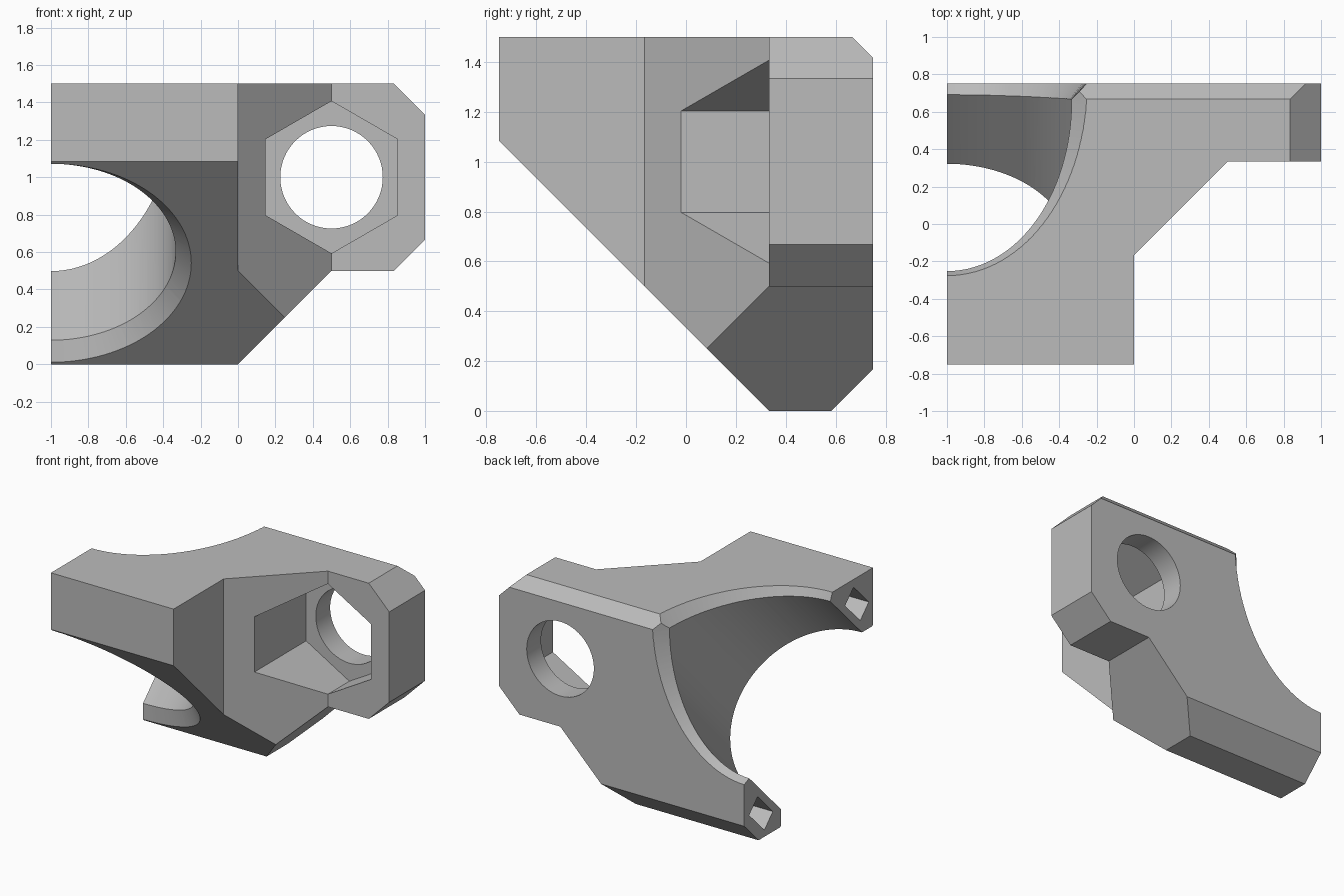
import bpy, bmesh
from math import sin, cos, pi, sqrt, radians

default = bpy.data.objects.get("Cube")
if default:
    bpy.data.objects.remove(default, do_unlink=True)

R = 0.667        # radius of the diagonal bore
CH = 0.083       # chamfer size
SEG = 128
T_FACE = 0.2357  # slanted face, measured along the bore axis
T_END = 1.591    # top back corner, measured along the bore axis

grey = bpy.data.materials.new("light grey")
grey.use_nodes = True
grey.diffuse_color = (0.5, 0.5, 0.5, 1)
grey.node_tree.nodes["Principled BSDF"].inputs["Base Color"].default_value = (0.5, 0.5, 0.5, 1)


def loft(name, rings):
    """Closed solid through a list of point rings."""
    bm = bmesh.new()
    loops = [[bm.verts.new(p) for p in ring] for ring in rings]
    n = len(loops[0])
    for a, b in zip(loops, loops[1:]):
        for i in range(n):
            j = (i + 1) % n
            bm.faces.new((a[i], a[j], b[j], b[i]))
    caps = [bm.faces.new(loops[0]), bm.faces.new(loops[-1])]
    if n > 20:
        bmesh.ops.triangulate(bm, faces=caps)
    bmesh.ops.recalc_face_normals(bm, faces=bm.faces)
    mesh = bpy.data.meshes.new(name)
    bm.to_mesh(mesh)
    bm.free()
    mesh.materials.append(grey)
    obj = bpy.data.objects.new(name, mesh)
    bpy.context.collection.objects.link(obj)
    return obj


def prism(name, axis, pts, lo, hi):
    """Extrude a 2D outline along x, y or z."""
    place = {"x": lambda p, d: (d, p[0], p[1]),
             "y": lambda p, d: (p[0], d, p[1]),
             "z": lambda p, d: (p[0], p[1], d)}[axis]
    return loft(name, [[place(p, d) for p in pts] for d in (lo, hi)])


def combine(body, cutter, operation="DIFFERENCE"):
    mod = body.modifiers.new("cut", "BOOLEAN")
    mod.operation = operation
    mod.solver = "EXACT"
    mod.object = cutter
    bpy.context.view_layer.objects.active = body
    bpy.ops.object.modifier_apply(modifier=mod.name)
    bpy.data.objects.remove(cutter, do_unlink=True)


def diag(x, t, w):
    """Point from bore coordinates: t along the axis, w across it."""
    return (x, (t - w) / sqrt(2) - 0.375, (t + w) / sqrt(2) + 0.375)


def circle(r, n=SEG, turn=0.0):
    return [(r * cos(2 * pi * i / n + turn), r * sin(2 * pi * i / n + turn)) for i in range(n)]


# Body: plan outline trimmed by the side and front outlines
body = prism("corner_bracket", "z",
             [(-1, -1), (0, -1), (0, -0.167), (0.5, 0.333), (1.5, 0.333), (1.5, 1), (-1, 1)], -1, 3)
side = prism("side_outline", "x",
             [(-0.75, 1.5), (-0.75, 1.083), (0.333, 0), (0.583, 0), (0.75, 0.167),
              (0.75, 1.417), (0.667, 1.5)], -2, 2)
front = prism("front_outline", "y",
              [(-1.5, -0.5), (-0.5, -0.5), (0.5, 0.5), (0.833, 0.5), (1, 0.667),
               (1, 1.333), (0.333, 2), (-1.5, 2)], -2, 2)
combine(body, side, "INTERSECT")
combine(body, front, "INTERSECT")

# Diagonal bore and the chamfer where it leaves the slanted face
combine(body, loft("bore", [[diag(x - 1, t, w) for x, w in circle(R)] for t in (-0.5, 2.8)]))
flare = [(R + k * CH, T_FACE + CH - k * CH) for k in (-0.5, 2)]
combine(body, loft("bore_flare", [[diag(x - 1, t, w) for x, w in circle(r)] for r, t in flare]))


# Chamfer where the bore meets the top; reflected, it also serves the back
def rim_point(a, k):
    s = sqrt(1 + cos(a) ** 2)
    a_in = a - CH * cos(a) / (R * s)
    inner = diag(-1 + R * cos(a_in), T_END - R * sin(a) - CH / s, R * sin(a_in))
    g = sqrt(cos(a) ** 2 + sin(a) ** 2 / 2)
    outer = (-1 + R * cos(a) + CH * cos(a) / g,
             0.75 - sqrt(2) * R * sin(a) - CH * sin(a) / sqrt(2) / g, 1.5)
    return tuple(p + k * (q - p) for p, q in zip(inner, outer))


rim = [[rim_point(2 * pi * i / SEG, k) for i in range(SEG)] for k in (-0.5, 2)]
back_rim = [[(x, z - 0.75, y + 0.75) for x, y, z in ring] for ring in rim]
combine(body, loft("top_rim_chamfer", rim))
combine(body, loft("back_rim_chamfer", back_rim))

# Hexagonal nut pocket and round bolt hole
hexagon = [(0.5 + x, 1 + z) for x, z in circle(0.407, 6, pi / 6)]
combine(body, prism("nut_pocket", "y", hexagon, -1, 0.583))
combine(body, prism("bolt_hole", "y", [(0.5 + x, 1 + z) for x, z in circle(0.274, 64)], -1, 1))

# Small slanted sockets in both arm ends
for sign in (1, -1):
    corners = [(0.4, 0.72), (0.65, 0.72), (0.65, 0.86), (0.4, 0.86)]
    combine(body, loft("end_socket", [[diag(x, t, sign * w) for t, w in corners]
                                      for x in (-1.2, -0.83)]))

# Smooth bore, sharp edges
bpy.ops.object.select_all(action="DESELECT")
body.select_set(True)
bpy.context.view_layer.objects.active = body
bpy.ops.object.shade_smooth_by_angle(angle=radians(20))
